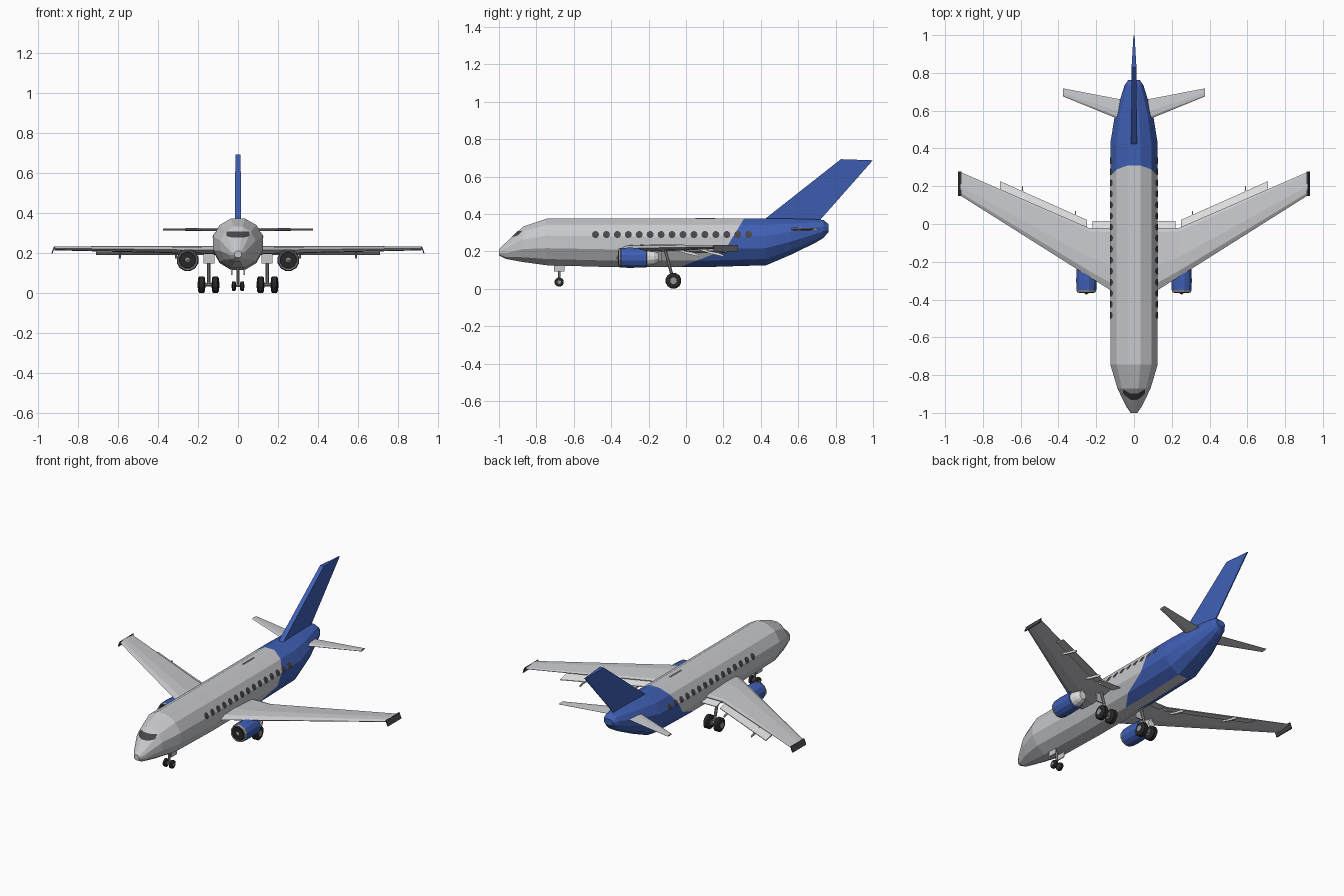
import bpy, bmesh, math
from mathutils import Vector
from mathutils.bvhtree import BVHTree

if "Cube" in bpy.data.objects:
    bpy.data.objects.remove(bpy.data.objects["Cube"])


def material(name, rgb):
    m = bpy.data.materials.new(name)
    m.diffuse_color = (*rgb, 1)
    m.use_nodes = True
    m.node_tree.nodes["Principled BSDF"].inputs["Base Color"].default_value = m.diffuse_color
    return m


GREY = material("light grey paint", (0.58, 0.585, 0.61))
BLUE = material("blue paint", (0.05, 0.115, 0.46))
DARK = material("dark glass", (0.06, 0.06, 0.07))
TYRE = material("black rubber", (0.02, 0.02, 0.02))
METAL = material("grey metal", (0.3, 0.3, 0.3))
WHITE = material("white metal", (0.75, 0.75, 0.75))


def finish(bm, name, mats, mirror=False):
    bmesh.ops.recalc_face_normals(bm, faces=bm.faces)
    me = bpy.data.meshes.new(name)
    bm.to_mesh(me)
    bm.free()
    for m in mats:
        me.materials.append(m)
    ob = bpy.data.objects.new(name, me)
    bpy.context.collection.objects.link(ob)
    if mirror:
        ob.modifiers.new("mirror", "MIRROR")
    return ob


def loft(rings):
    """Skin a list of equal-length point rings and cap both ends."""
    bm = bmesh.new()
    vs = [[bm.verts.new(p) for p in r] for r in rings]
    n = len(vs[0])
    for a, b in zip(vs, vs[1:]):
        for i in range(n):
            j = (i + 1) % n
            bm.faces.new((a[i], a[j], b[j], b[i]))
    bm.faces.new(vs[0])
    bm.faces.new(vs[-1])
    bmesh.ops.recalc_face_normals(bm, faces=bm.faces)
    return bm


def lathe(name, centre, axis, profile, mat, n=12, mirror=True):
    """Round part along any axis from (distance, radius) pairs."""
    q = Vector(axis).to_track_quat('Z', 'Y')
    rings = []
    for d, r in profile:
        angs = [(i + 0.5) * math.tau / n for i in range(n)]
        rings.append([Vector(centre) + q @ Vector((r * math.cos(a), r * math.sin(a), d))
                      for a in angs])
    return finish(loft(rings), name, [mat], mirror)


def rod(name, a, b, r, mat, mirror=True):
    d = Vector(b) - Vector(a)
    return lathe(name, a, d, [(0, r), (d.length, r)], mat, 8, mirror)


def box(name, lo, hi, mat, mirror=False):
    rings = [[(lo[0], lo[1], z), (hi[0], lo[1], z), (hi[0], hi[1], z), (lo[0], hi[1], z)]
             for z in (lo[2], hi[2])]
    return finish(loft(rings), name, [mat], mirror)


# Fuselage: stations of (y, half width, bottom, top)
stations = [(-1.0, 0.018, 0.178, 0.212), (-0.965, 0.042, 0.16, 0.245), (-0.87, 0.088, 0.143, 0.333),
            (-0.745, 0.125, 0.126, 0.375), (-0.4, 0.125, 0.116, 0.375), (0.1, 0.125, 0.116, 0.375),
            (0.43, 0.125, 0.126, 0.375), (0.56, 0.104, 0.182, 0.375), (0.69, 0.064, 0.245, 0.372),
            (0.735, 0.05, 0.272, 0.368), (0.763, 0.03, 0.305, 0.345)]
rings = []
for y, w, lo, hi in stations:
    k = 1 / math.cos(math.pi / 12)
    angs = [(i + 0.5) * math.tau / 12 for i in range(12)]
    rings.append([(w * k * math.cos(a), y, (lo + hi) / 2 + (hi - lo) / 2 * k * math.sin(a))
                  for a in angs])
bm = loft(rings)


# Blue tail livery, cut along two sloping planes
def line(p, q):
    return lambda z: p[0] + (q[0] - p[0]) * (z - p[1]) / (q[1] - p[1])


upper = ((0.31, 0.375), (0.21, 0.21))
lower = ((0.21, 0.21), (0.03, 0.14))
for p, q in (upper, lower):
    bmesh.ops.bisect_plane(bm, geom=bm.verts[:] + bm.edges[:] + bm.faces[:],
                           plane_co=(0, *p), plane_no=(0, q[1] - p[1], p[0] - q[0]))
bm.normal_update()
for f in bm.faces:
    c = f.calc_center_median()
    belly = f.normal.z < -0.95 and c.y < 0.43
    f.material_index = int(c.y > min(line(*upper)(c.z), line(*lower)(c.z)) and not belly)
skin = BVHTree.FromBMesh(bm)
finish(bm, "fuselage", [GREY, BLUE])


# Windows: thin plates projected onto the skin
def on_skin(origin, direction):
    d = Vector(direction)
    hit, normal, _, _ = skin.ray_cast(Vector(origin), d)
    return hit - d * 0.003


bm = bmesh.new()
for i in range(15):
    y0 = -0.484 + i * 0.0585
    mid = bm.verts.new(on_skin((1, y0, 0.29), (-1, 0, 0)))
    rim = [bm.verts.new(on_skin((1, y0 + 0.019 * math.cos(a), 0.29 + 0.019 * math.sin(a)), (-1, 0, 0)))
           for a in [k * math.tau / 10 for k in range(10)]]
    for k in range(10):
        bm.faces.new((mid, rim[k], rim[(k + 1) % 10]))
finish(bm, "cabin_windows", [DARK], True)

bm = bmesh.new()
cols = []
for i in range(17):
    x = -0.057 + 0.114 * i / 16
    low = 0.279 + 0.008 * (abs(x) / 0.057) ** 4
    cols.append([bm.verts.new(on_skin((x, -2, low + (0.31 - low) * k / 5), (0, 1, 0)))
                 for k in range(6)])
for a, b in zip(cols, cols[1:]):
    for k in range(5):
        bm.faces.new((a[k], b[k], b[k + 1], a[k + 1]))
finish(bm, "windscreen", [DARK])


# Wings, tailplane: aerofoil sections of (x, leading y, trailing y, z, half thickness)
def aerofoil(name, sections, mat):
    rings = []
    for x, le, te, z, t in sections:
        prof = [(0, 0), (0.12, 0.8), (0.4, 1), (0.93, 0.5), (1, 0.1),
                (1, -0.1), (0.4, -1), (0.12, -0.8)]
        rings.append([(x, le + (te - le) * u, z + t * v) for u, v in prof])
    return finish(loft(rings), name, [mat], True)


aerofoil("wing", [(0.03, -0.41, -0.02, 0.215, 0.022), (0.24, -0.278, -0.02, 0.217, 0.019),
                  (0.918, 0.15, 0.275, 0.225, 0.01)], GREY)
aerofoil("tailplane", [(0.02, 0.53, 0.65, 0.319, 0.009), (0.375, 0.675, 0.718, 0.319, 0.005)], GREY)

# Drooped dark wing tips
finish(loft([[(0.914, y, 0.234), (0.92, y, 0.234), (0.933, y, 0.2), (0.927, y, 0.2)]
             for y in (0.147, 0.279)]), "wing_tip", [DARK], True)

# Extended flaps and their track fairings
for name, a, b in (("inner_flap", (0.08, -0.045), (0.22, -0.045)),
                   ("outer_flap", (0.25, -0.04), (0.71, 0.165))):
    finish(loft([[(x, y, 0.212), (x, y + 0.062, 0.196), (x, y + 0.062, 0.192), (x, y, 0.203)]
                 for x, y in (a, b)]), name, [WHITE], True)
for x, y in ((0.31, -0.06), (0.59, 0.07)):
    finish(loft([[(x - w, y + d, t), (x + w, y + d, t), (x + w, y + d, b), (x - w, y + d, b)]
                 for d, t, b, w in ((0, 0.212, 0.207, 0.003), (0.06, 0.21, 0.188, 0.005),
                                    (0.13, 0.182, 0.172, 0.003))]), "flap_track_fairing", [WHITE], True)

# Fin: blunt leading face, sharp trailing edge
finish(loft([[(-w, le, z), (w, le, z), (0.003, te, zt), (-0.003, te, zt)]
             for w, le, z, te, zt in ((0.016, 0.405, 0.36, 0.71, 0.36),
                                      (0.013, 0.828, 0.693, 0.999, 0.687))]), "tail_fin", [BLUE])
box("roof_antenna", (-0.004, 0.05, 0.372), (0.004, 0.155, 0.379), GREY)

# Engines: hollow cowl, fan, spinner, exhaust and pylon
E = (0.252, 0, 0.166)
Y = (0, 1, 0)
lathe("engine_cowl", E, Y, [(-0.325, 0.042), (-0.352, 0.046), (-0.35, 0.054), (-0.3, 0.056),
                            (-0.21, 0.053), (-0.208, 0.04)], BLUE)
lathe("intake_lip", E, Y, [(-0.33, 0.04), (-0.36, 0.044), (-0.362, 0.05), (-0.349, 0.0545),
                           (-0.345, 0.045)], METAL)
lathe("engine_fan", E, Y, [(-0.364, 0.041), (-0.352, 0.041)], TYRE)
lathe("fan_spinner", E, Y, [(-0.372, 0.004), (-0.36, 0.019)], METAL)
lathe("engine_exhaust", E, Y, [(-0.215, 0.046), (-0.17, 0.037), (-0.148, 0.024)], WHITE)
finish(loft([[(x, -0.3, 0.215), (x, -0.14, 0.215), (x, -0.16, 0.18), (x, -0.3, 0.2)]
             for x in (0.244, 0.26)]), "engine_pylon", [GREY], True)


# Landing gear
def wheel(name, x, y, z, r, w):
    h = w / 2
    lathe(name + "_tyre", (x, y, z), (1, 0, 0),
          [(-h, r * 0.75), (-h * 0.65, r), (h * 0.65, r), (h, r * 0.75)], TYRE)
    lathe(name + "_hub", (x, y, z), (1, 0, 0), [(-h - 0.002, r * 0.42), (h + 0.002, r * 0.42)], METAL, 8)


for x in (0.113, 0.182):
    wheel("main_wheel", x, -0.067, 0.043, 0.043, 0.036)
rod("main_axle", (0.1, -0.067, 0.043), (0.195, -0.067, 0.043), 0.009, METAL)
rod("main_strut", (0.147, -0.067, 0.043), (0.147, -0.112, 0.21), 0.009, METAL)
box("main_gear_door", (0.118, -0.13, 0.15), (0.172, -0.122, 0.21), GREY, True)
wheel("nose_wheel", 0.021, -0.678, 0.036, 0.025, 0.02)
rod("nose_axle", (-0.022, -0.678, 0.036), (0.022, -0.678, 0.036), 0.006, METAL, False)
rod("nose_strut", (0, -0.678, 0.036), (0, -0.678, 0.14), 0.008, METAL, False)
box("nose_gear_door", (0.028, -0.706, 0.092), (0.034, -0.65, 0.135), GREY, True)
